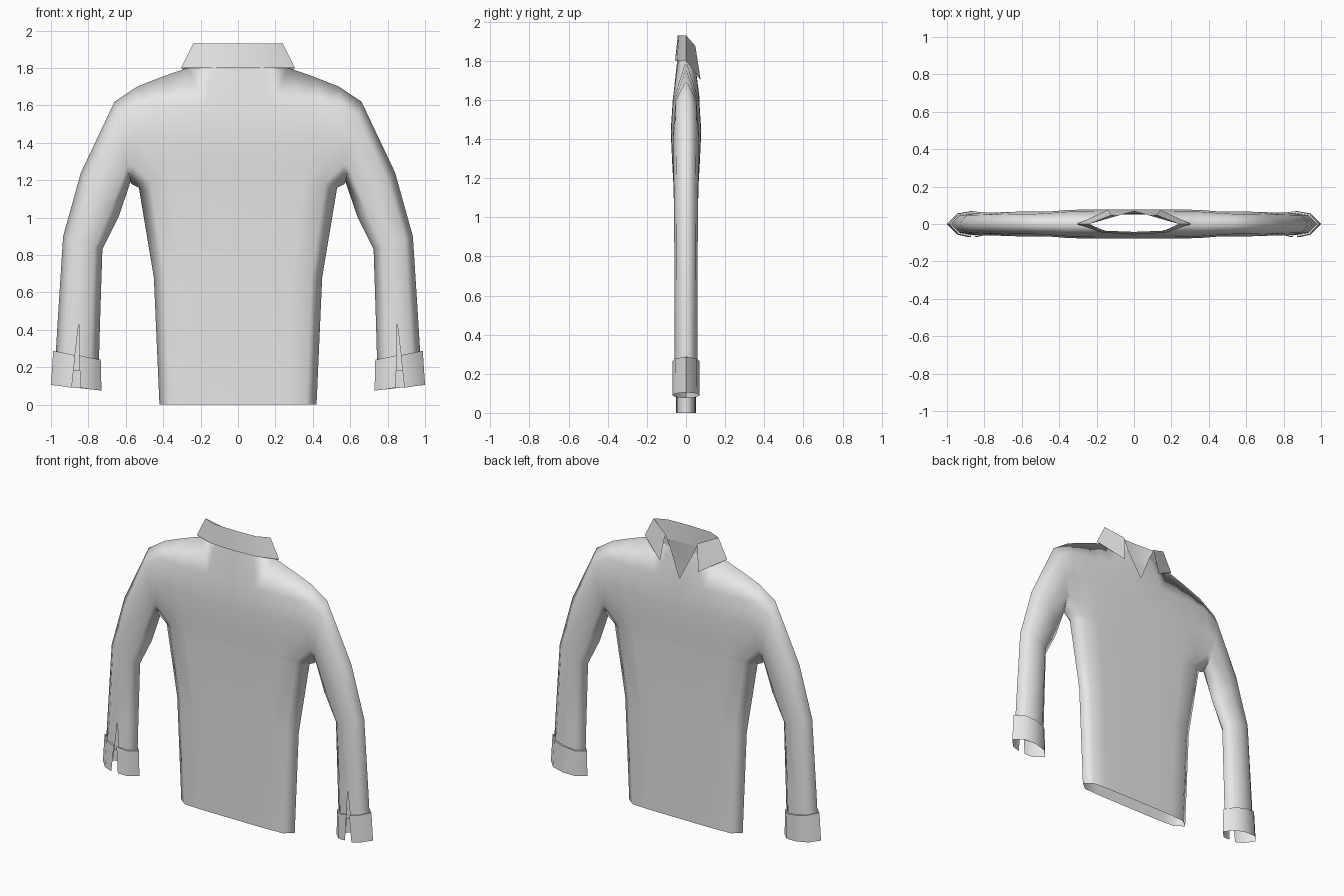
import bpy
import bmesh
from mathutils import Vector

cube = bpy.data.objects.get("Cube")
if cube:
    bpy.data.objects.remove(cube, do_unlink=True)

cloth = bpy.data.materials.new("light_grey_cloth")
cloth.use_nodes = True
GREY = (0.8, 0.8, 0.8, 1)
cloth.diffuse_color = GREY
cloth.node_tree.nodes["Principled BSDF"].inputs["Base Color"].default_value = GREY

SPAN = (0, 0.2, 0.5, 0.8, 1)      # positions across a sleeve
ROUND = (0, 0.8, 1, 0.8, 0)       # sleeve fullness at those positions
COLS = (0, 0.33, 0.65, 0.87)      # torso columns from the middle out
FULL = (1, 1, 0.97, 0.85)         # torso fullness at those columns


def add_face(bm, points):
    bm.faces.new([bm.verts.new(p) for p in points])


def add_rows(bm, rows):
    """Bridge consecutive rows of points with quads."""
    for a, b in zip(rows, rows[1:]):
        for i in range(len(a) - 1):
            add_face(bm, (a[i], a[i + 1], b[i + 1], b[i]))


def ring_point(ring, k, side):
    (ix, iz), (ox, oz), depth, gap = ring
    f = SPAN[k]
    return Vector((ix + (ox - ix) * f, side * depth * ROUND[k], iz + (oz - iz) * f))


def add_sleeve(bm, rings):
    """Flattened tube; a gap opens a slit along the middle of one side."""
    for side in (-1, 1):
        for half, offset in (((0, 1, 2), -1), ((2, 3, 4), 1)):
            rows = []
            for ring in rings:
                row = [ring_point(ring, k, side) for k in half]
                if side < 0:
                    row[half.index(2)].x += offset * ring[3]
                rows.append(row)
            add_rows(bm, rows)


def finish(bm, name, angle):
    bmesh.ops.remove_doubles(bm, verts=bm.verts, dist=0.0005)
    bmesh.ops.recalc_face_normals(bm, faces=bm.faces)
    mesh = bpy.data.meshes.new(name)
    bm.to_mesh(mesh)
    bm.free()
    mesh.materials.append(cloth)
    obj = bpy.data.objects.new(name, mesh)
    bpy.context.collection.objects.link(obj)
    mirror = obj.modifiers.new("mirror", 'MIRROR')
    mirror.use_clip = True
    bpy.ops.object.select_all(action='DESELECT')
    obj.select_set(True)
    bpy.context.view_layer.objects.active = obj
    bpy.ops.object.modifier_apply(modifier=mirror.name)
    if angle:
        bpy.ops.object.shade_smooth_by_angle(angle=angle)
    else:
        bpy.ops.object.shade_smooth()


# Shirt body with sleeves, joined at the armhole
sleeve = [
    ((0.57, 1.18), (0.54, 1.70), 0.066, 0),
    ((0.575, 1.19), (0.66, 1.62), 0.066, 0),
    ((0.64, 1.00), (0.84, 1.24), 0.062, 0),
    ((0.725, 0.83), (0.935, 0.90), 0.06, 0),
    ((0.738, 0.43), (0.965, 0.43), 0.058, 0),
    ((0.745, 0.18), (0.98, 0.18), 0.058, 0.019),
]
lower = [(0, 0.42, 0.05), (0.68, 0.45, 0.053), (1.16, 0.53, 0.064)]
chest_depth = (0.065, 0.071, 0.078, 0.068)

bm = bmesh.new()
add_sleeve(bm, sleeve)
for side in (-1, 1):
    rows = []
    for z, width, depth in lower:
        row = [Vector((width * c, side * depth * f, z)) for c, f in zip(COLS, FULL)]
        rows.append(row + [Vector((width, 0, z))])
    for k, depth in enumerate(chest_depth):
        seam = ring_point(sleeve[0], k, side)
        row = [Vector((0.53 * c, side * depth * f, seam.z)) for c, f in zip(COLS, FULL)]
        rows.append(row + [seam])
    # Neckline: straight on one side, V-shaped on the open side
    if side > 0:
        neck = [Vector((0, 0.068, 1.62)), Vector((0.085, 0.045, 1.8))]
    else:
        neck = [Vector((0, -0.045, 1.8)), Vector((0.14, -0.04, 1.8))]
    neck += [Vector((0.27, 0, 1.8)), Vector((0.40, 0, 1.755))]
    rows.append(neck + [ring_point(sleeve[0], 4, side)])
    add_rows(bm, rows)
finish(bm, "shirt_body", None)

# Cuffs with a slit
bm = bmesh.new()
add_sleeve(bm, [
    ((0.746, 0.242), (0.978, 0.285), 0.058, 0.010),
    ((0.734, 0.24), (0.988, 0.287), 0.069, 0.010),
    ((0.73, 0.075), (1.0, 0.105), 0.07, 0.024),
])
finish(bm, "cuffs", 0.9)

# Folded collar: outer fall, top rim and inner stand
bm = bmesh.new()
fall = [(0, -0.056, 1.8), (0.17, -0.046, 1.8), (0.305, 0, 1.8), (0.14, 0.075, 1.70)]
rim = [(0, -0.042, 1.93), (0.16, -0.036, 1.93), (0.24, 0, 1.93), (0.12, 0.048, 1.875)]
stand = [(0, -0.045, 1.8), (0.14, -0.04, 1.8), (0.27, 0, 1.8), (0.085, 0.045, 1.8)]
add_rows(bm, [fall, rim, stand])
finish(bm, "collar", 0.5)
